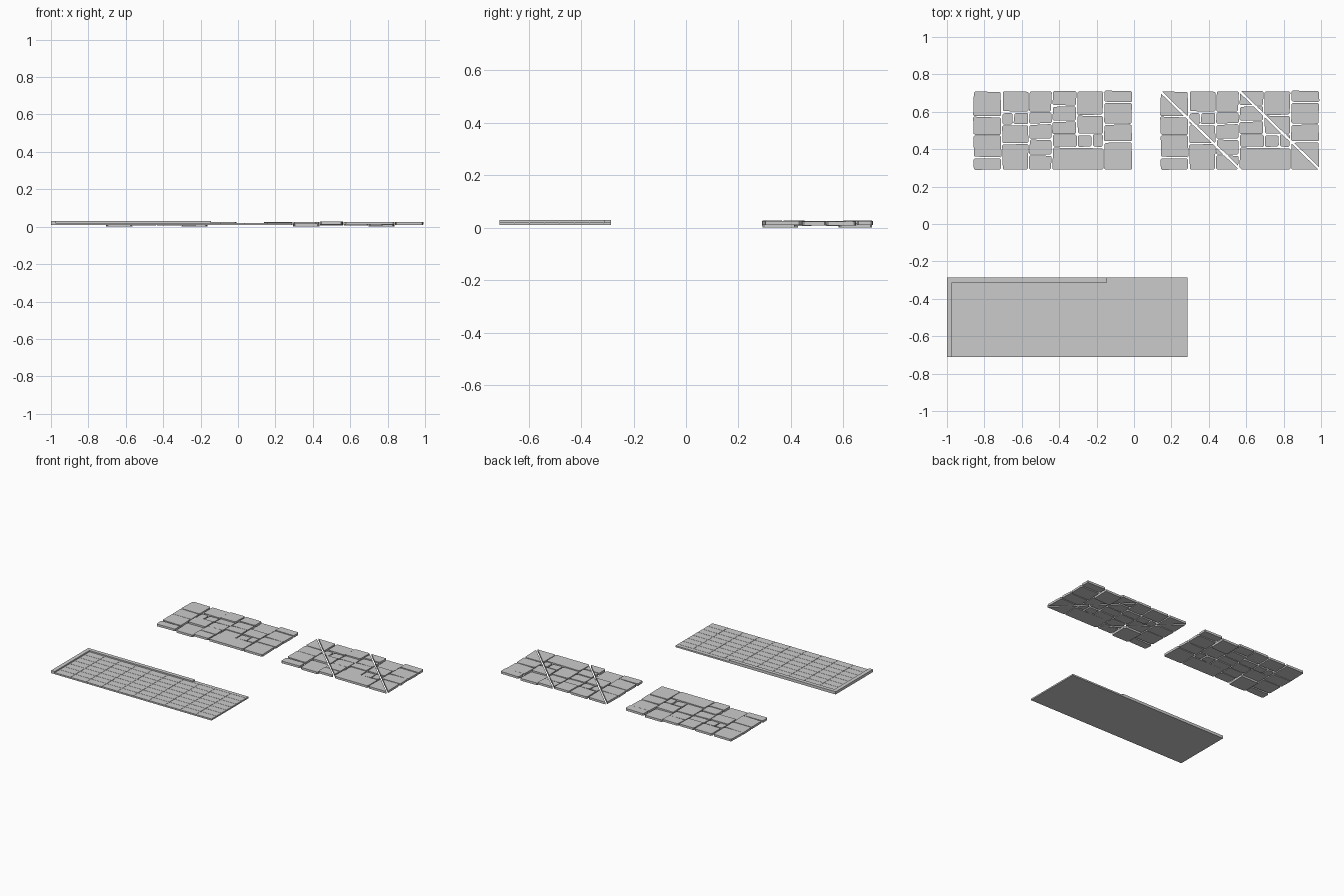
import bpy, bmesh, random
from mathutils import Vector

if "Cube" in bpy.data.objects:
    bpy.data.objects.remove(bpy.data.objects["Cube"])


def finish(bm, name):
    me = bpy.data.meshes.new(name)
    bm.normal_update()
    bm.to_mesh(me)
    bm.free()
    ob = bpy.data.objects.new(name, me)
    bpy.context.collection.objects.link(ob)
    return ob


def prism(bm, pts, z0, z1):
    lo = [bm.verts.new((x, y, z0)) for x, y in pts]
    hi = [bm.verts.new((x, y, z1)) for x, y in pts]
    n = len(pts)
    bm.faces.new(lo[::-1])
    bm.faces.new(hi)
    for i in range(n):
        j = (i + 1) % n
        bm.faces.new((lo[i], lo[j], hi[j], hi[i]))


def rect(x0, x1, y0, y1):
    return [(x0, y0), (x1, y0), (x1, y1), (x0, y1)]


# Floor slab with a raised rim on the left and back, and shallow tile joints
X0, X1, Y0, Y1 = -1.0, 0.285, -0.71, -0.285
RIM, RIM_END = 0.028, -0.145
bm = bmesh.new()
prism(bm, rect(X0, X1, Y0, Y1), 0.010, 0.0185)
finish(bm, "floor_slab")

bm = bmesh.new()
prism(bm, [(X0, Y0), (X0 + RIM, Y0), (X0 + RIM, Y1 - RIM), (RIM_END, Y1 - RIM),
           (RIM_END, Y1), (X0, Y1)], 0.0185, 0.030)
finish(bm, "floor_rim")

bm = bmesh.new()
cols, rows, gap = 10, 7, 0.001
tx0, ty1 = X0 + RIM, Y1 - RIM
w, d = (X1 - tx0) / cols, (ty1 - Y0) / rows
for i in range(cols):
    for j in range(rows):
        x, y = tx0 + i * w, Y0 + j * d
        prism(bm, rect(x + gap, x + w - gap, y + gap, y + d - gap), 0.018, 0.021)
prism(bm, rect(RIM_END + gap, X1 - gap, ty1 + gap, Y1), 0.018, 0.021)
finish(bm, "floor_tiles")

# Paving stacks: x range, y joints from back to front, lift of each stone
STACKS = [
    (-.862, -.707, [.71, .575, .475, .355, .288], [.001, 0, .001, -.001]),
    (-.707, -.562, [.71, .598], [0]),
    (-.707, -.645, [.598, .53], [-.002]),
    (-.645, -.562, [.598, .53], [-.003]),
    (-.707, -.562, [.53, .43, .29], [.002, -.007]),
    (-.562, -.438, [.71, .598, .535, .455, .37, .29], [.004, -.002, 0, .003, .004]),
    (-.438, -.305, [.715, .63, .55, .48, .41], [.002, -.001, .001, -.002]),
    (-.305, -.163, [.71, .58, .48], [-.007, .001]),
    (-.305, -.225, [.48, .41], [-.002]),
    (-.225, -.163, [.48, .41], [.001]),
    (-.438, -.163, [.41, .29], [.002]),
    (-.163, -.008, [.715, .65, .535, .44, .288], [.002, -.001, 0, .001]),
]


def stone(rng, x0, x1, y0, y1, lift):
    """One slightly crooked paving stone with clipped corners."""
    g, c, j = 0.0035, 0.006, 0.003
    quad = [Vector((x + rng.uniform(-j, j), y + rng.uniform(-j, j)))
            for x, y in rect(x0 + g, x1 - g, y0 + g, y1 - g)]
    pts = []
    for i, p in enumerate(quad):
        for q in (quad[i - 1], quad[(i + 1) % 4]):
            v = p + (q - p).normalized() * c
            pts.append((v.x, v.y))
    bm = bmesh.new()
    prism(bm, pts, 0.008 + lift, 0.0235 + lift)
    return bm


def cut(bm, co, no):
    """Remove the side the normal points to and cap the cut."""
    geom = bm.verts[:] + bm.edges[:] + bm.faces[:]
    r = bmesh.ops.bisect_plane(bm, geom=geom, dist=1e-6, plane_co=co,
                               plane_no=no, clear_outer=True)
    edges = [e for e in r["geom_cut"] if isinstance(e, bmesh.types.BMEdge) and e.is_boundary]
    if edges:
        bmesh.ops.holes_fill(bm, edges=edges, sides=0)


def paving(name, dx, diagonals):
    rng = random.Random(4)
    me_all = bmesh.new()
    no = Vector((.42, .43, 0)).normalized()
    half = 0.006
    for x0, x1, ys, lifts in STACKS:
        for ya, yb, lift in zip(ys, ys[1:], lifts):
            src = stone(rng, x0, x1, yb, ya, lift)
            for k in range(len(diagonals) + 1):
                part = src.copy()
                if k < len(diagonals):
                    cut(part, Vector((diagonals[k], .71, 0)) - no * half, no)
                if k > 0:
                    cut(part, Vector((diagonals[k - 1], .71, 0)) + no * half, -no)
                if part.faces:
                    bmesh.ops.recalc_face_normals(part, faces=part.faces)
                    tmp = bpy.data.meshes.new("tmp")
                    part.to_mesh(tmp)
                    me_all.from_mesh(tmp)
                    bpy.data.meshes.remove(tmp)
                part.free()
            src.free()
    bmesh.ops.translate(me_all, verts=me_all.verts, vec=(dx, 0, 0))
    # keep the lowest stone on the ground
    low = min(v.co.z for v in me_all.verts)
    bmesh.ops.translate(me_all, verts=me_all.verts, vec=(0, 0, -low + 0.002))
    return finish(me_all, name)


# Whole paving, and a copy split by two diagonal joints
paving("paving_stones", 0.0, [])
paving("paving_stones_diagonal", 1.0, [-.86, -.435])
